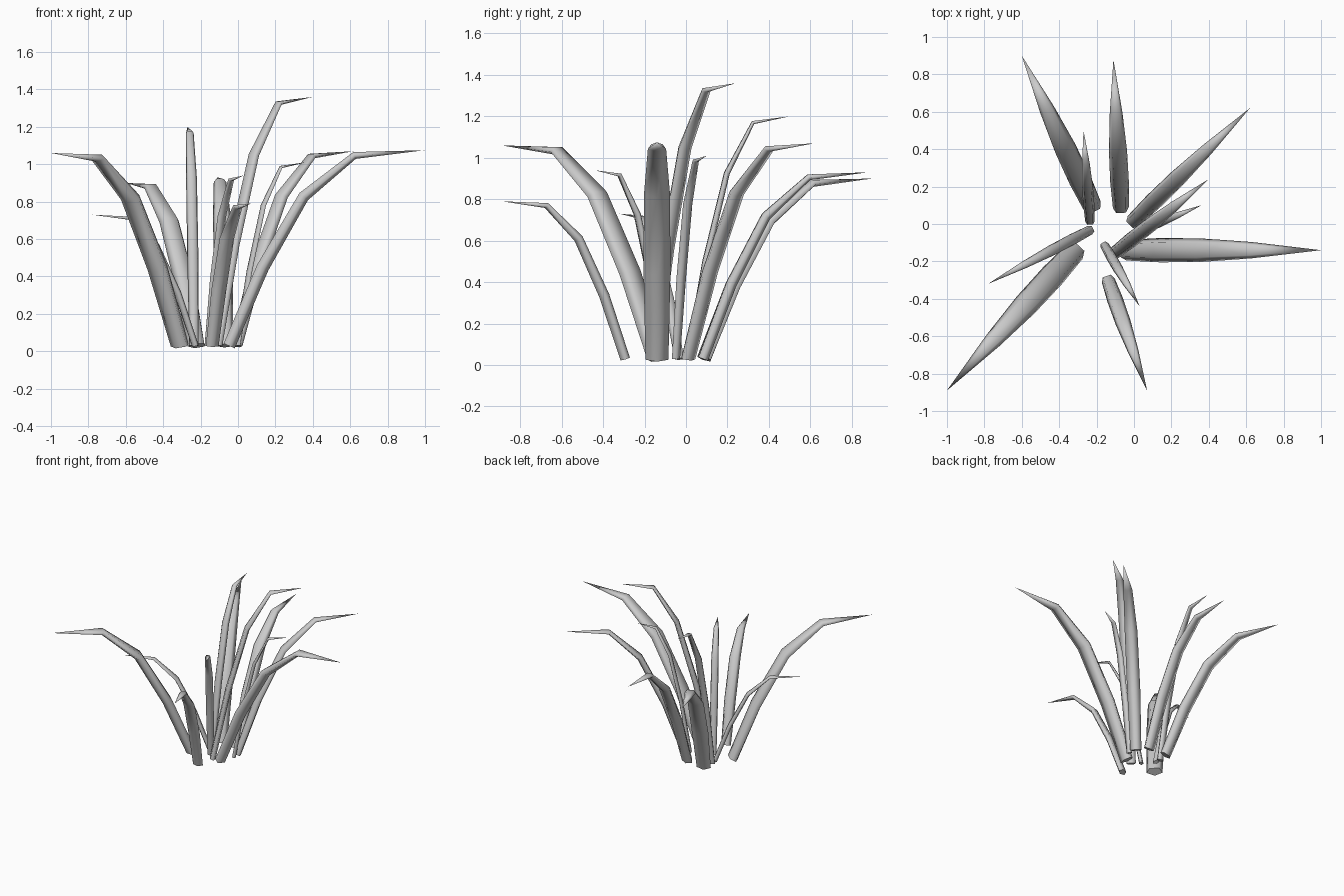
import bpy, bmesh, math
from mathutils import Vector

if "Cube" in bpy.data.objects:
    bpy.data.objects.remove(bpy.data.objects["Cube"])

SIDES = 5
# along-blade stations: (share of reach, share of rise, width factor, thickness factor)
STATIONS = [(0.0, 0.0, 0.85, 0.50),
            (0.17, 0.40, 1.0, 0.52),
            (0.38, 0.765, 0.97, 0.46),
            (0.64, 0.975, 0.68, 0.30)]


def blade(name, base, tip, height, width):
    """Arching tapered leaf from base (x, y) to tip (x, y) at the given height."""
    b = Vector((base[0], base[1], 0.03))
    t = Vector((tip[0], tip[1], height))
    reach = Vector((t.x - b.x, t.y - b.y, 0))
    rise = Vector((0, 0, t.z - b.z))
    pts = [b + reach * s + rise * h for s, h, _, _ in STATIONS] + [t]
    side = Vector((0, 0, 1)).cross(reach).normalized()

    bm = bmesh.new()
    rings = []
    for i, (_, _, wf, tf) in enumerate(STATIONS):
        d = (pts[i + 1] - pts[i]).normalized()
        if i:
            d = (d + (pts[i] - pts[i - 1]).normalized()).normalized()
        up = d.cross(side).normalized()
        ring = []
        for k in range(SIDES):
            a = 2 * math.pi * k / SIDES - math.pi / 2   # keel on the outer side
            ring.append(bm.verts.new(pts[i]
                                     + side * (math.cos(a) * width * wf * 0.525)
                                     + up * (math.sin(a) * width * tf * 0.55)))
        rings.append(ring)
    for r0, r1 in zip(rings, rings[1:]):
        for k in range(SIDES):
            n = (k + 1) % SIDES
            bm.faces.new((r0[k], r0[n], r1[n], r1[k]))
    point = bm.verts.new(t)
    for k in range(SIDES):
        bm.faces.new((rings[-1][k], rings[-1][(k + 1) % SIDES], point))
    bm.faces.new(rings[0][::-1])
    bmesh.ops.recalc_face_normals(bm, faces=bm.faces)
    for f in bm.faces:
        f.smooth = len(f.verts) != SIDES
    me = bpy.data.meshes.new(name)
    bm.to_mesh(me)
    bm.free()
    bpy.context.collection.objects.link(bpy.data.objects.new(name, me))


# the clump: base, tip, tip height, widest width
BLADES = [((-0.22, 0.09), (-0.60, 0.90), 0.90, 0.12),
          ((-0.07, 0.08), (-0.11, 0.88), 0.93, 0.10),
          ((-0.01, 0.01), (0.62, 0.62), 1.07, 0.095),
          ((-0.11, -0.16), (0.40, 0.24), 1.36, 0.08),
          ((0.00, -0.05), (0.36, 0.10), 1.01, 0.05),
          ((-0.05, -0.14), (1.00, -0.14), 1.075, 0.13),
          ((-0.16, -0.11), (0.03, -0.44), 0.94, 0.055),
          ((-0.14, -0.295), (0.07, -0.89), 0.79, 0.085),
          ((-0.31, -0.14), (-1.00, -0.89), 1.06, 0.135),
          ((-0.23, -0.03), (-0.78, -0.32), 0.73, 0.06),
          ((-0.235, 0.01), (-0.27, 0.50), 1.20, 0.06)]
for i, spec in enumerate(BLADES, 1):
    blade(f"grass_blade_{i}", *spec)
